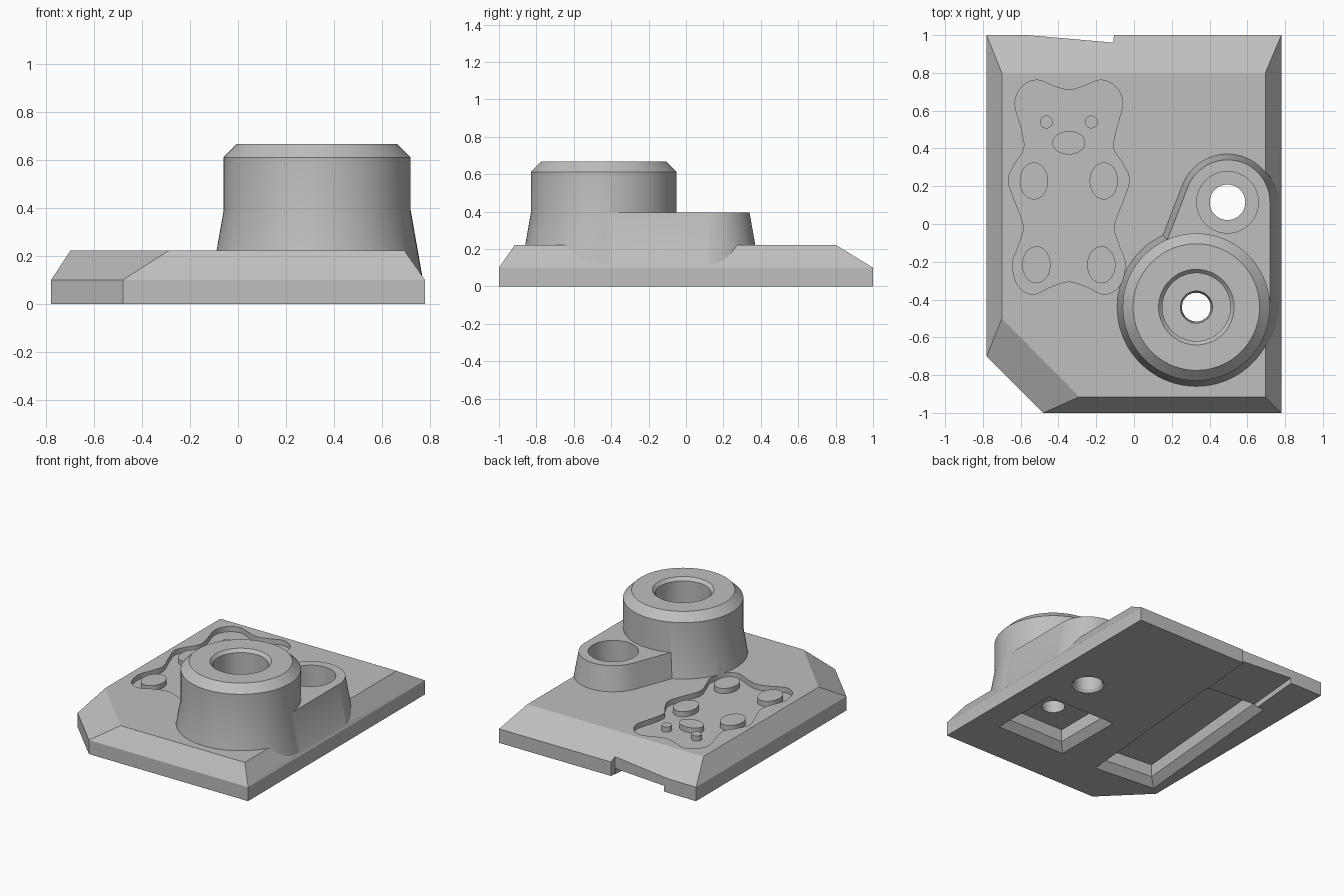
import bpy, bmesh
from math import cos, sin, radians, tau
from mathutils import Vector

cube = bpy.data.objects.get("Cube")
if cube:
    bpy.data.objects.remove(cube, do_unlink=True)

# Single grey plastic colour
grey = bpy.data.materials.new("grey_plastic")
grey.use_nodes = True
COLOUR = (0.52, 0.52, 0.52, 1)
grey.diffuse_color = COLOUR
grey.node_tree.nodes["Principled BSDF"].inputs["Base Color"].default_value = COLOUR


def loft(name, layers):
    """Closed solid through stacked outlines, given as (outline, z)."""
    bm = bmesh.new()
    rings = [[bm.verts.new((x, y, z)) for x, y in outline] for outline, z in layers]
    n = len(rings[0])
    for low, high in zip(rings, rings[1:]):
        for i in range(n):
            j = (i + 1) % n
            bm.faces.new((low[i], low[j], high[j], high[i]))
    bm.faces.new(rings[0][::-1])
    bm.faces.new(rings[-1])
    bmesh.ops.recalc_face_normals(bm, faces=bm.faces)
    mesh = bpy.data.meshes.new(name)
    bm.to_mesh(mesh)
    bm.free()
    mesh.materials.append(grey)
    obj = bpy.data.objects.new(name, mesh)
    bpy.context.collection.objects.link(obj)
    return obj


def arc(cx, cy, rx, ry, start, end, n):
    angles = [radians(start + (end - start) * i / n) for i in range(n + 1)]
    return [(cx + rx * cos(a), cy + ry * sin(a)) for a in angles]


def ellipse(cx, cy, rx, ry=None, n=72):
    return arc(cx, cy, rx, ry or rx, 0, 360, n)[:-1]


def turned(name, cx, cy, profile):
    return loft(name, [(ellipse(cx, cy, r), z) for r, z in profile])


def rect(cx, cy, w, h, turn=0):
    c, s = cos(radians(turn)), sin(radians(turn))
    corners = [(-w / 2, -h / 2), (w / 2, -h / 2), (w / 2, h / 2), (-w / 2, h / 2)]
    return [(cx + x * c - y * s, cy + x * s + y * c) for x, y in corners]


def pocket(name, cx, cy, w, h, turn, depth, lip):
    """Underside pocket with a sloped lip."""
    def at(grow):
        return rect(cx, cy, w + 2 * grow, h + 2 * grow, turn)
    return loft(name, [(at(lip * 0.2), -lip * 0.2), (at(0), 0),
                       (at(-lip), lip), (at(-lip), depth)])


def smooth_loop(points, steps=6):
    """Closed Catmull-Rom curve through the points."""
    pts = [Vector(p) for p in points]
    n, out = len(pts), []
    for i in range(n):
        a, b, c, d = (pts[(i + k) % n] for k in (-1, 0, 1, 2))
        for s in range(steps):
            t = s / steps
            p = 0.5 * (2 * b + (c - a) * t + (2 * a - 5 * b + 4 * c - d) * t * t
                       + (3 * b - a - 3 * c + d) * t ** 3)
            out.append((p.x, p.y))
    return out


def combine(target, tool, operation):
    mod = target.modifiers.new(tool.name, "BOOLEAN")
    mod.operation = operation
    mod.solver = "EXACT"
    mod.object = tool
    bpy.context.view_layer.objects.active = target
    bpy.ops.object.modifier_apply(modifier=mod.name)
    bpy.data.objects.remove(tool, do_unlink=True)


# Base plate with one clipped corner and sloped upper edges
lower = [(-0.48, -1), (0.78, -1), (0.78, 1), (-0.78, 1), (-0.78, -0.7)]
upper = [(-0.29, -0.915), (0.695, -0.915), (0.695, 0.8), (-0.7, 0.8), (-0.7, -0.5)]
body = loft("base_plate", [(lower, 0), (lower, 0.1), (upper, 0.222)])

# Round tower with flared foot and bevelled rim
TX, TY = 0.33, -0.44
tower = turned("tower", TX, TY, [(0.439, 0.11), (0.39, 0.39), (0.39, 0.612), (0.335, 0.667)])

# Post that blends into the tower
PX, PY = 0.495, 0.115


def post_outline(grow):
    r, big = 0.225 + grow, 0.318 + grow
    return arc(PX, PY, r, r, 0, 159, 36) + arc(0.402, -0.38, big, big, 159, 360, 40)


post = loft("post", [(post_outline(0.05), 0.11), (post_outline(0), 0.395)])
combine(body, tower, "UNION")
combine(body, post, "UNION")

# Bear-shaped recess, mirrored half outline
BX = -0.345
half = [(0, 0.71), (0.08, 0.73), (0.17, 0.762), (0.25, 0.725), (0.285, 0.635),
        (0.25, 0.5), (0.237, 0.4), (0.285, 0.32), (0.32, 0.235), (0.29, 0.13),
        (0.24, -0.01), (0.265, -0.11), (0.298, -0.21), (0.27, -0.325),
        (0.19, -0.372), (0.09, -0.33), (0, -0.305)]
outline = [(BX + x, y) for x, y in half] + [(BX - x, y) for x, y in half[-2:0:-1]]
bear = smooth_loop(outline)
FLOOR = 0.185

cutters = [
    loft("bear_recess", [(bear, FLOOR), (bear, 0.3)]),
    pocket("socket", 0.315, -0.43, 0.55, 0.52, 0, 0.14, 0.05),
    pocket("board_pocket", -0.43, -0.04, 0.47, 1.28, -5, 0.14, 0.05),
    # Shallow cable slot and the notch in the back wall
    loft("cable_slot", [(rect(-0.335, 0.78, 0.41, 0.6, -5), z) for z in (-0.05, 0.04)]),
    loft("back_notch", [(rect(-0.4, 1.086, 0.6, 0.2, -5), z) for z in (-0.1, 0.3)]),
    # Stepped bores
    turned("tower_bore", TX, TY, [(0.075, 0.1), (0.085, 0.47), (0.18, 0.47),
                                  (0.18, 0.645), (0.22, 0.689)]),
    turned("post_bore", PX, PY, [(0.12, -0.02), (0.094, 0.02), (0.094, 0.2),
                                 (0.163, 0.2), (0.163, 0.5)]),
]
for cutter in cutters:
    combine(body, cutter, "DIFFERENCE")

# Raised eyes, nose and paws standing in the recess
parts = [body, loft("nose", [(ellipse(BX, 0.43, 0.087, 0.062, 48), z)
                             for z in (FLOOR - 0.01, 0.222)])]
for label, dx, y, rx, ry in (("eye", 0.119, 0.54, 0.034, 0.034),
                             ("hand_pad", 0.185, 0.228, 0.075, 0.098),
                             ("foot_pad", 0.172, -0.216, 0.075, 0.098)):
    for side, sign in (("left", 1), ("right", -1)):
        shape = ellipse(BX + sign * dx, y, rx, ry, 48)
        parts.append(loft(f"{side}_{label}", [(shape, FLOOR - 0.01), (shape, 0.222)]))

# Smooth the round walls, keep edges sharp
bpy.ops.object.select_all(action="DESELECT")
for obj in parts:
    obj.select_set(True)
bpy.context.view_layer.objects.active = body
bpy.ops.object.shade_smooth_by_angle(angle=radians(25))
